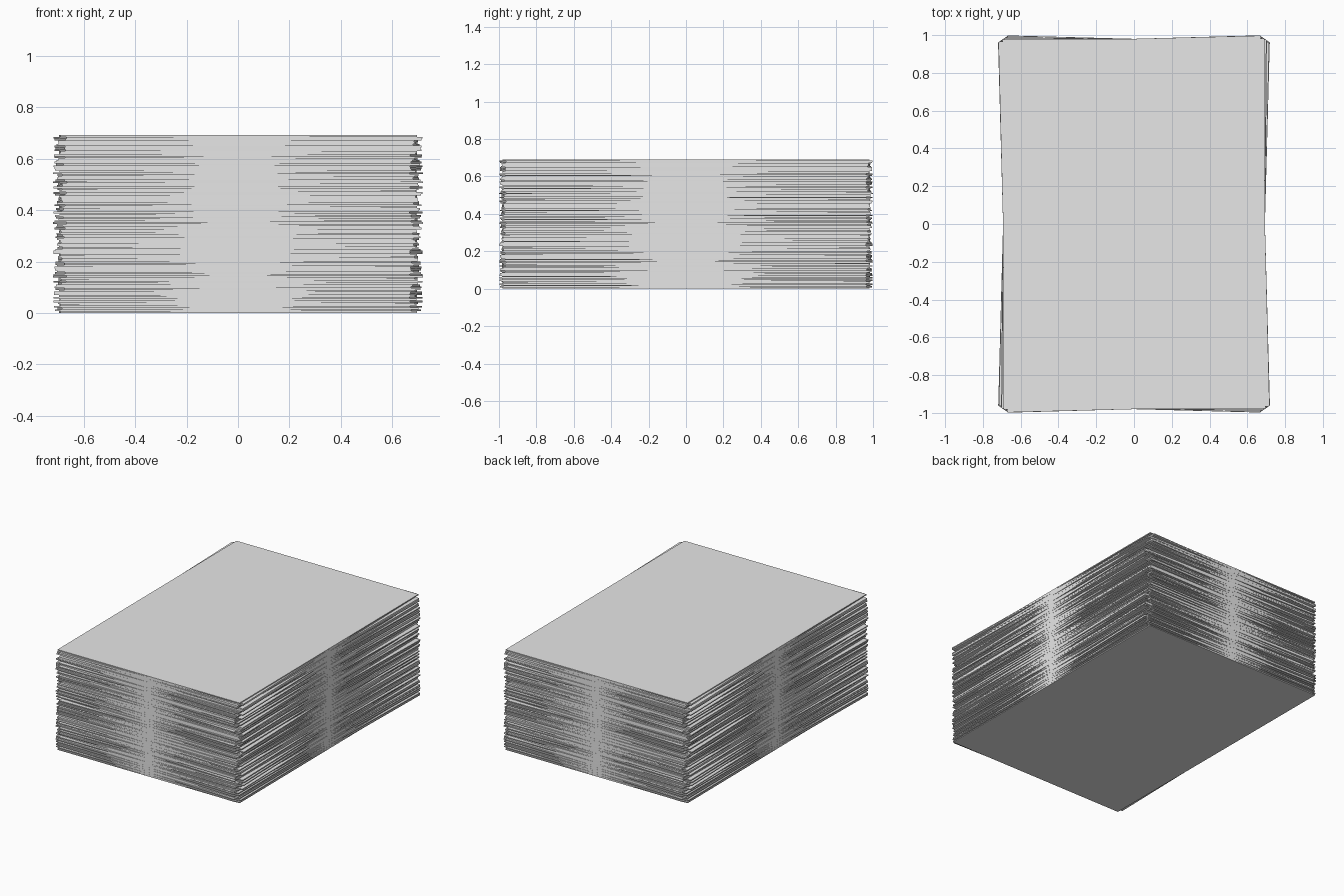
import bpy, bmesh, math, random
from mathutils import Matrix

if "Cube" in bpy.data.objects:
    bpy.data.objects.remove(bpy.data.objects["Cube"])

random.seed(7)
SHEETS = 100
WIDTH, LENGTH, HEIGHT = 1.386, 1.96, 0.692
STEP = HEIGHT / SHEETS
MAX_TURN = math.radians(1.6)

# Paper colour
paper = bpy.data.materials.new("white_paper")
paper.diffuse_color = (0.8, 0.8, 0.8, 1)
paper.use_nodes = True
paper.node_tree.nodes["Principled BSDF"].inputs["Base Color"].default_value = paper.diffuse_color

# One thin sheet shared by the whole stack
mesh = bpy.data.meshes.new("paper_sheet")
bm = bmesh.new()
bmesh.ops.create_cube(bm, size=1, matrix=Matrix.Diagonal((WIDTH, LENGTH, STEP, 1)))
bm.to_mesh(mesh)
bm.free()
mesh.materials.append(paper)

# Stack of sheets, each turned slightly; top and bottom lie almost straight
for i in range(SHEETS):
    sheet = bpy.data.objects.new(f"paper_sheet_{i + 1:03d}", mesh)
    turn = random.uniform(-MAX_TURN, MAX_TURN)
    if i in (0, SHEETS - 1):
        turn = math.radians(0.2)
    sheet.location = (0, 0, STEP * (i + 0.5))
    sheet.rotation_euler.z = turn
    bpy.context.collection.objects.link(sheet)
